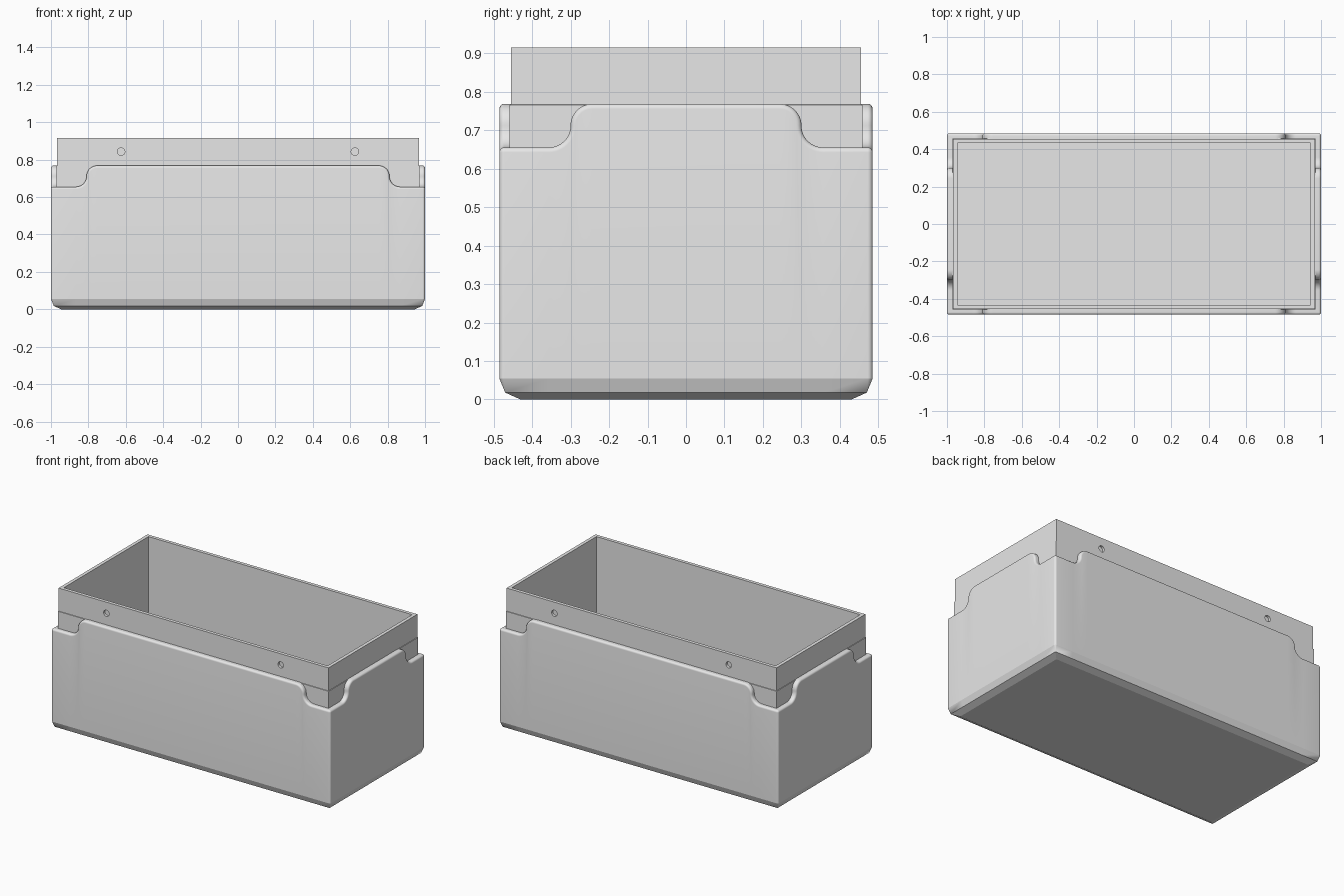
import bpy, bmesh, math
from mathutils import Vector, Matrix

if "Cube" in bpy.data.objects:
    bpy.data.objects.remove(bpy.data.objects["Cube"], do_unlink=True)

HX, HY = 1.0, 0.485          # outer half sizes
LOW, HIGH = 0.655, 0.768     # lip height at corners and along the sides
R = 0.013                    # edge rounding
STEPS = 6

grey = bpy.data.materials.new("light_grey")
grey.use_nodes = True
grey.diffuse_color = (0.8, 0.8, 0.8, 1)
grey.node_tree.nodes["Principled BSDF"].inputs["Base Color"].default_value = (0.8, 0.8, 0.8, 1)


def loft(name, rings):
    """Skin a stack of closed rings and cap both ends."""
    bm = bmesh.new()
    rows = [[bm.verts.new(p) for p in ring] for ring in rings]
    count = len(rows[0])
    for a, b in zip(rows, rows[1:]):
        for i in range(count):
            j = (i + 1) % count
            bm.faces.new((a[i], a[j], b[j], b[i]))
    bm.faces.new(rows[0][::-1])
    bm.faces.new(rows[-1])
    bmesh.ops.remove_doubles(bm, verts=bm.verts, dist=1e-5)
    bmesh.ops.recalc_face_normals(bm, faces=bm.faces)
    mesh = bpy.data.meshes.new(name)
    bm.to_mesh(mesh)
    bm.free()
    mesh.materials.append(grey)
    obj = bpy.data.objects.new(name, mesh)
    bpy.context.collection.objects.link(obj)
    return obj


def select_only(obj):
    bpy.ops.object.select_all(action='DESELECT')
    obj.select_set(True)
    bpy.context.view_layer.objects.active = obj


def lip_curve(mid):
    """S-shaped step of the lip: (along, height, normal along, normal up)."""
    r = (HIGH - LOW) / 2
    pts = []
    for i in range(STEPS * 2 + 1):
        a = math.pi / 2 * (1 - i / (STEPS * 2))
        c, s = math.cos(a), math.sin(a)
        pts.append((mid - r + r * c, HIGH - r + r * s, c, s))
    for i in range(1, STEPS * 2 + 1):
        a = math.pi / 2 * i / (STEPS * 2)
        c, s = math.cos(a), math.sin(a)
        pts.append((mid + r - r * c, LOW + r - r * s, c, s))
    return pts


def shell_ring(depth, shift=0.0, height=None):
    """One ring round the box, set in by depth and lowered along the lip normal."""
    ring = []
    sides = [((1, 0), (0, -1), HX, HY, 0.81), ((0, 1), (1, 0), HY, HX, 0.30),
             ((-1, 0), (0, 1), HX, HY, 0.81), ((0, -1), (-1, 0), HY, HX, 0.30)]
    rad = max(R - depth, 0)
    for u, o, length, width, mid in sides:
        u, o = Vector((*u, 0)), Vector((*o, 0))
        half = lip_curve(mid)
        full = [(-s, z, -n, m) for s, z, n, m in half[::-1]] + half
        for s, z, n, m in full:
            p = u * (s - n * shift) + o * (width - depth)
            p.z = z - m * shift if height is None else height
            ring.append(p)
        # rounded corner after each side
        for i in range(STEPS + 1):
            a = math.pi / 2 * i / STEPS
            p = (u * (length - depth - rad + rad * math.sin(a))
                 + o * (width - depth - rad + rad * math.cos(a)))
            p.z = LOW - shift if height is None else height
            ring.append(p)
    return ring


# Outer shell: bevelled foot, straight walls, rounded wavy lip
rings = [shell_ring(0.055, height=0), shell_ring(0.015, height=0.018), shell_ring(0, height=0.055)]
for i in range(STEPS + 1):
    a = math.pi / 2 * i / STEPS
    rings.append(shell_ring(R * (1 - math.cos(a)), R * (1 - math.sin(a))))
rings += [shell_ring(0.032), shell_ring(0.032, height=0.03)]
outer_shell = loft("outer_shell", rings)


# Inner liner: thin-walled tub with a tiny step at lip height
def rect(hx, hy, z):
    return [(-hx, -hy, z), (hx, -hy, z), (hx, hy, z), (-hx, hy, z)]


inner_liner = loft("inner_liner", [
    rect(0.970, 0.458, 0.025), rect(0.970, 0.458, 0.765), rect(0.967, 0.455, 0.766),
    rect(0.967, 0.455, 0.915), rect(0.945, 0.433, 0.915), rect(0.945, 0.433, 0.05)])

# Blind screw holes in the front and back of the liner
bm = bmesh.new()
for x in (-0.625, 0.625):
    for y in (-0.455, 0.455):
        place = Matrix.Translation((x, y, 0.843)) @ Matrix.Rotation(math.pi / 2, 4, 'X')
        bmesh.ops.create_cone(bm, cap_ends=True, segments=24, radius1=0.02, radius2=0.02,
                              depth=0.03, matrix=place)
mesh = bpy.data.meshes.new("hole_cutter")
bm.to_mesh(mesh)
bm.free()
mesh.materials.append(grey)
cutter = bpy.data.objects.new("hole_cutter", mesh)
cutter.hide_render = True
bpy.context.collection.objects.link(cutter)
cut = inner_liner.modifiers.new("holes", 'BOOLEAN')
cut.operation, cut.solver, cut.object = 'DIFFERENCE', 'EXACT', cutter
select_only(inner_liner)
bpy.ops.object.modifier_apply(modifier=cut.name)
bpy.data.objects.remove(cutter, do_unlink=True)

for obj in (outer_shell, inner_liner):
    select_only(obj)
    bpy.ops.object.shade_smooth_by_angle(angle=math.radians(20))
